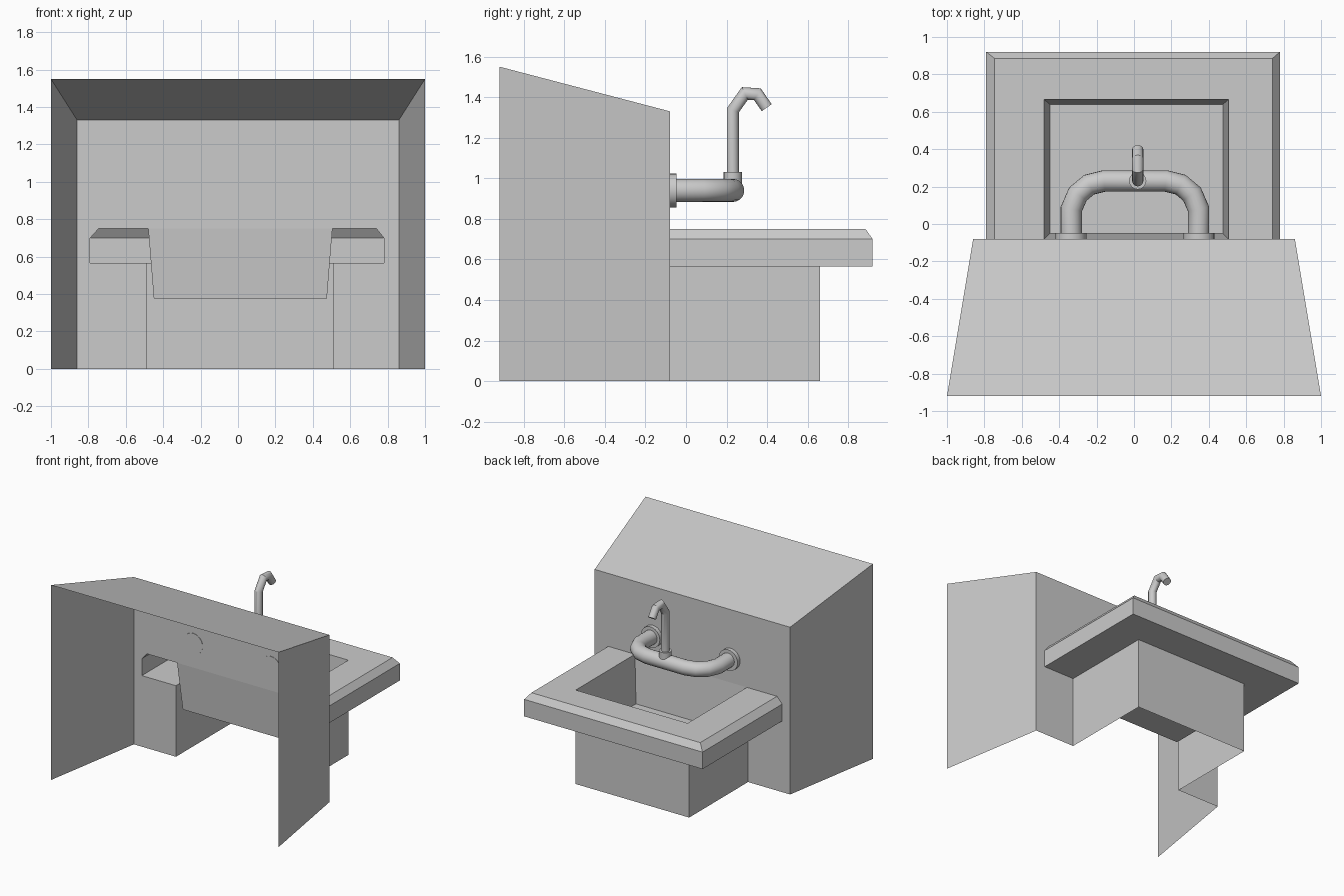
import bpy, bmesh, math
from mathutils import Vector

if "Cube" in bpy.data.objects:
    bpy.data.objects.remove(bpy.data.objects["Cube"])


def make_object(name, verts, faces, smooth=None):
    mesh = bpy.data.meshes.new(name)
    mesh.from_pydata([tuple(v) for v in verts], [], faces)
    ob = bpy.data.objects.new(name, mesh)
    bpy.context.collection.objects.link(ob)
    if smooth:
        bpy.ops.object.select_all(action='DESELECT')
        ob.select_set(True)
        bpy.context.view_layer.objects.active = ob
        bpy.ops.object.shade_smooth_by_angle(angle=math.radians(smooth))
    return ob


def strips(layers, closed=False):
    """Join equal-length outlines with quads."""
    n = len(layers[0])
    verts = [p for layer in layers for p in layer]
    faces = []
    for k in range(len(layers) - 1):
        for i in range(n if closed else n - 1):
            j = (i + 1) % n
            a, b = k * n, (k + 1) * n
            faces.append((b + i, b + j, a + j, a + i))
    return verts, faces


def tube(name, path, radius, normal, sides=16, smooth=30):
    """Capped, mitred round tube along a planar path."""
    path = [Vector(p) for p in path]
    n = Vector(normal)
    layers = []
    for i, p in enumerate(path):
        d0 = (p - path[i - 1]).normalized() if i else None
        d1 = (path[i + 1] - p).normalized() if i < len(path) - 1 else None
        d0, d1 = d0 or d1, d1 or d0
        t = (d0 + d1).normalized()
        side = t.cross(n) / t.dot(d0)
        layers.append([p + radius * (side * math.cos(a) + n * math.sin(a))
                       for a in (2 * math.pi * s / sides for s in range(sides))])
    verts, faces = strips(layers, True)
    last = len(verts) - sides
    faces += [tuple(range(sides)), tuple(reversed(range(last, last + sides)))]
    ob = make_object(name, verts, faces)
    bm = bmesh.new()
    bm.from_mesh(ob.data)
    bmesh.ops.recalc_face_normals(bm, faces=bm.faces)
    bm.to_mesh(ob.data)
    bm.free()
    bpy.ops.object.select_all(action='DESELECT')
    ob.select_set(True)
    bpy.context.view_layer.objects.active = ob
    bpy.ops.object.shade_smooth_by_angle(angle=math.radians(smooth))
    return ob


WALL = -0.08

# Flared wall housing, open at the rear and below, notched around the sink
rear = [(-1, -.92, 0), (-1, -.92, 1.55), (1, -.92, 1.55), (1, -.92, 0)]
front = [(-.86, WALL, 0), (-.86, WALL, 1.33), (.86, WALL, 1.33), (.86, WALL, 0)]
notch = [(.51, 0), (.51, .565), (.78, .565), (.78, .70), (.74, .75),
         (.505, .75), (-.48, .75), (-.745, .75), (-.79, .70),
         (-.79, .565), (-.49, .565), (-.49, 0)]
verts, faces = strips([front, rear])
verts += [(x, WALL, z) for x, z in notch]
faces.append((0, 1, 2, 3) + tuple(range(8, 8 + len(notch))))
make_object("wall_housing", verts, faces)

# Pedestal and chamfered counter as one shell, open against the wall
rings = [(-.49, .51, .66, 0), (-.49, .51, .66, .565), (-.79, .78, .92, .565),
         (-.79, .78, .92, .70), (-.745, .74, .885, .75), (-.48, .505, .665, .75)]
layers = [[(l, WALL, z), (l, y, z), (r, y, z), (r, WALL, z)] for l, r, y, z in rings]
make_object("counter_and_pedestal", *strips(layers))

# Tapered basin
layers = [[(l, b, z), (l, f, z), (r, f, z), (r, b, z)] for l, r, b, f, z in
          [(-.48, .505, WALL, .665, .75), (-.45, .475, -.05, .64, .375)]]
verts, faces = strips(layers, True)
faces.append((7, 6, 5, 4))
make_object("basin", verts, faces)

# U-shaped supply pipe, mirrored about its middle
MID, PIPE_Z = .005, .94
half = [(-.34, WALL), (-.34, .08), (-.305, .16), (-.245, .21), (-.165, .23)]
path = [(MID + x, y, PIPE_Z) for x, y in half]
path += [(MID - x, y, PIPE_Z) for x, y in reversed(half)]
tube("supply_pipe", path, .057, (0, 0, 1), 20, 35)

# Wall flanges
for label, s in (("left", -1), ("right", 1)):
    x = MID + s * .342
    tube(label + "_flange", [(x, WALL - .003, PIPE_Z), (x, -.048, PIPE_Z)],
         .083, (0, 0, 1), 24)

# Spout collar and bent spout
SX = .02
tube("spout_collar", [(SX, .231, .96), (SX, .231, 1.03)], .046, (1, 0, 0), 16)
tube("spout", [(SX, y, z) for y, z in
               [(.231, 1.0), (.231, 1.335), (.29, 1.418), (.352, 1.414), (.398, 1.348)]],
     .03, (1, 0, 0), 16)
